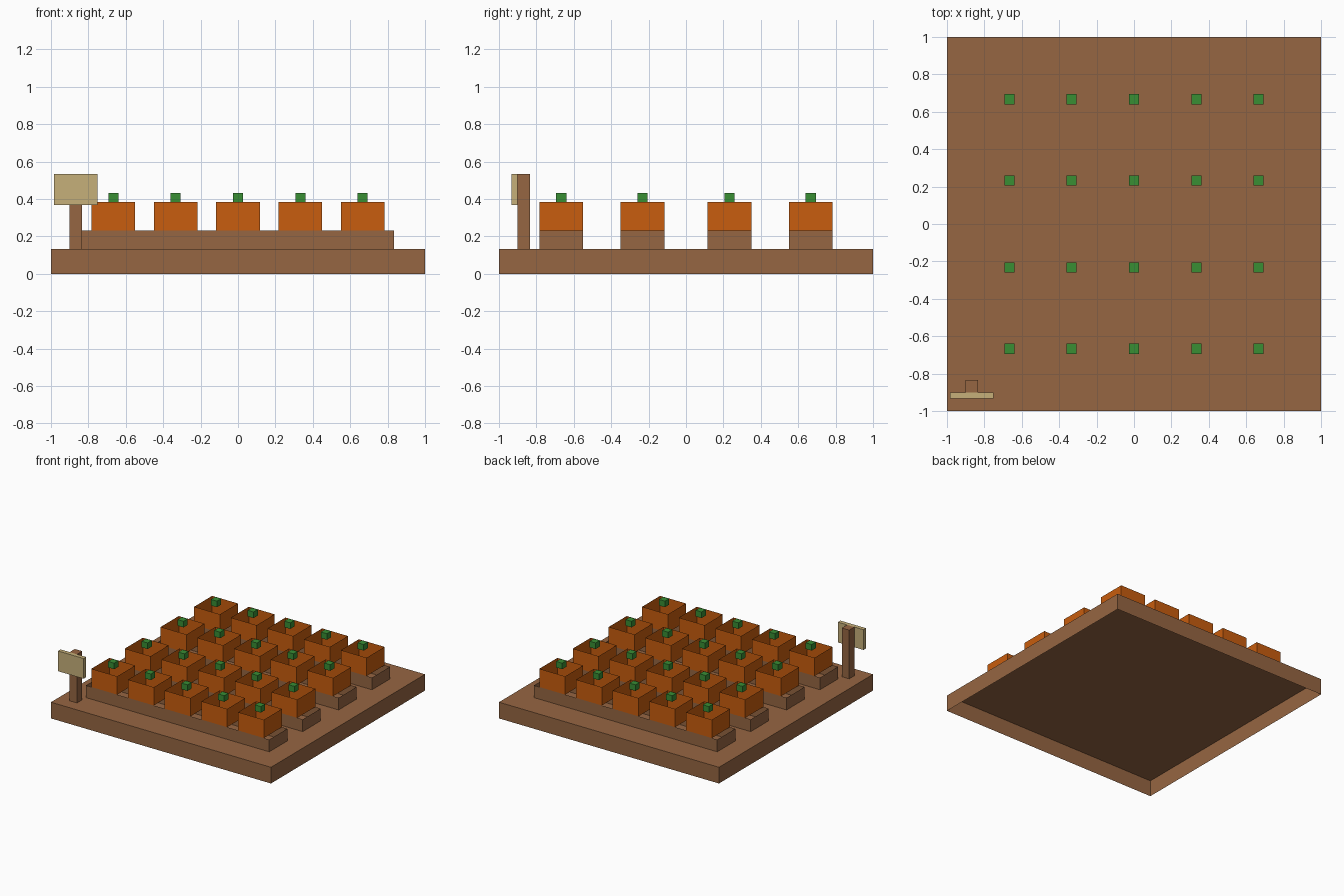
import bpy
import bmesh
from mathutils import Vector

if "Cube" in bpy.data.objects:
    bpy.data.objects.remove(bpy.data.objects["Cube"])


def make_material(name, rgb):
    """Flat material from display values, stored as linear."""
    linear = [((c / 255 + 0.055) / 1.055) ** 2.4 for c in rgb] + [1]
    mat = bpy.data.materials.new(name)
    mat.use_nodes = True
    mat.diffuse_color = linear
    mat.node_tree.nodes["Principled BSDF"].inputs["Base Color"].default_value = linear
    return mat


soil = make_material("soil brown", (150, 102, 66))
orange = make_material("pumpkin orange", (200, 93, 14))
green = make_material("stem green", (56, 142, 52))
tan = make_material("sign tan", (198, 176, 122))


def box(name, low, high, mat, open_top=False, open_bottom=False):
    """Box between two corners, optionally without its top or bottom face."""
    low, high = Vector(low), Vector(high)
    bm = bmesh.new()
    bmesh.ops.create_cube(bm, size=1)
    bmesh.ops.scale(bm, vec=high - low, verts=bm.verts)
    bmesh.ops.translate(bm, vec=(low + high) / 2, verts=bm.verts)
    bm.normal_update()
    gone = [f for f in bm.faces
            if (open_top and f.normal.z > 0.5) or (open_bottom and f.normal.z < -0.5)]
    bmesh.ops.delete(bm, geom=gone, context="FACES")
    mesh = bpy.data.meshes.new(name)
    bm.to_mesh(mesh)
    bm.free()
    mesh.materials.append(mat)
    obj = bpy.data.objects.new(name, mesh)
    bpy.context.scene.collection.objects.link(obj)
    return obj


GROUND, BED, PUMPKIN, STEM = 0.133, 0.233, 0.383, 0.433
HALF = 0.117
STEM_HALF = 0.027

# Ground slab, hollow underneath
box("ground", (-1, -1, 0), (1, 1, GROUND), soil, open_bottom=True)

# Planting rows: raised bed walls, pumpkin walls and stems
for row, y in enumerate((-0.667, -0.233, 0.233, 0.667), 1):
    box(f"bed_{row}", (-0.833, y - HALF, GROUND), (0.833, y + HALF, BED), soil,
        open_top=True, open_bottom=True)
    for col in range(5):
        x = (col - 2) / 3
        box(f"pumpkin_{row}_{col + 1}", (x - HALF, y - HALF, BED),
            (x + HALF, y + HALF, PUMPKIN), orange, open_top=True, open_bottom=True)
        box(f"stem_{row}_{col + 1}", (x - STEM_HALF, y - STEM_HALF, PUMPKIN),
            (x + STEM_HALF, y + STEM_HALF, STEM), green, open_bottom=True)

# Sign on its post
box("sign_post", (-0.9, -0.9, GROUND), (-0.833, -0.833, 0.533), soil, open_bottom=True)
box("sign_board", (-0.983, -0.933, 0.367), (-0.75, -0.9, 0.533), tan)
